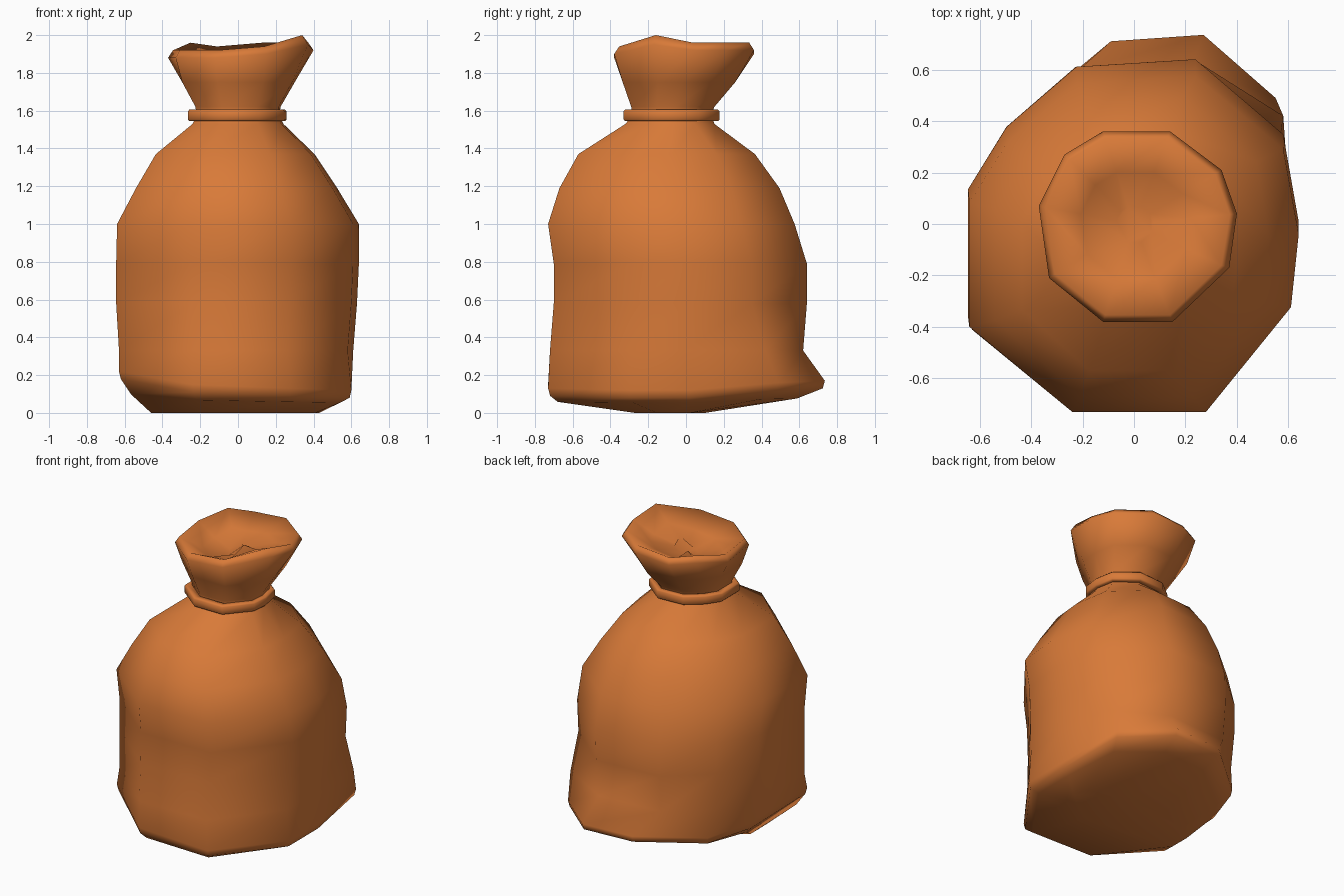
import bpy, bmesh

# one tan-orange cloth colour
cloth = bpy.data.materials.new("orange_cloth")
cloth.diffuse_color = (0.69, 0.195, 0.04, 1)

# ten-sided, slightly lopsided cross-section, counter-clockwise from the right
SECTION = [(0.64, 0.0), (0.58, 0.35), (0.24, 0.65), (-0.22, 0.62), (-0.49, 0.38),
           (-0.64, 0.13), (-0.64, -0.38), (-0.24, -0.73), (0.28, -0.73), (0.61, -0.30)]


def ring(z, x0, x1, y0, y1):
    """Section fitted to the given x and y extents at height z."""
    return [(x0 + (x + 0.64) / 1.28 * (x1 - x0), y0 + (y + 0.73) / 1.38 * (y1 - y0), z)
            for x, y in SECTION]


def inset(pts, s, dz):
    return [(x * s, y * s, z + dz) for x, y, z in pts]


def loft(name, rings, closed=False):
    bm = bmesh.new()
    vs = [[bm.verts.new(p) for p in r] for r in rings]
    n = len(SECTION)
    pairs = list(zip(vs, vs[1:]))
    if closed:
        pairs.append((vs[-1], vs[0]))
    for a, b in pairs:
        for i in range(n):
            j = (i + 1) % n
            bm.faces.new((a[i], a[j], b[j], b[i]))
    if not closed:
        bm.faces.new(vs[0][::-1])
        bm.faces.new(vs[-1])
    bmesh.ops.recalc_face_normals(bm, faces=bm.faces[:])
    for f in bm.faces:
        f.smooth = True
    me = bpy.data.meshes.new(name)
    bm.to_mesh(me)
    bm.free()
    me.materials.append(cloth)
    ob = bpy.data.objects.new(name, me)
    bpy.context.collection.objects.link(ob)
    return ob


# slumped bottom edge: toe at back right, lifted corner at front left
hem = [(0.60, 0.02, 0.12), (0.55, 0.49, 0.16), (0.27, 0.735, 0.17), (-0.09, 0.71, 0.17),
       (-0.45, 0.41, 0.14), (-0.57, 0.10, 0.16), (-0.63, -0.41, 0.22), (-0.24, -0.73, 0.15),
       (0.28, -0.73, 0.13), (0.60, -0.30, 0.12)]
roll = [(x * 0.985, y * 0.985, z - 0.04) for x, y, z in hem]
under = [(x * 0.9, y * (0.80 if y > 0 else 0.93), z * 0.45) for x, y, z in hem]
base = ring(0.0, -0.46, 0.43, -0.27, 0.10)

# sack body levels: z, x min, x max, y min, y max
levels = [(0.33, -0.63, 0.61, -0.72, 0.62), (0.58, -0.645, 0.63, -0.70, 0.64),
          (0.79, -0.645, 0.64, -0.70, 0.64), (1.00, -0.64, 0.64, -0.73, 0.575),
          (1.19, -0.54, 0.525, -0.67, 0.495), (1.37, -0.435, 0.405, -0.57, 0.365),
          (1.53, -0.24, 0.24, -0.32, 0.15), (1.575, -0.22, 0.22, -0.285, 0.135),
          (1.62, -0.225, 0.225, -0.29, 0.15), (1.75, -0.295, 0.30, -0.335, 0.26)]
body = [ring(*l) for l in levels]
body[0][1] = (0.58, 0.42, 0.33)

# flared wavy mouth with rolled lip and shallow gathered hollow
mouth = [(0.40, 0.04, 1.92), (0.34, 0.21, 1.92), (0.14, 0.36, 1.92), (-0.12, 0.36, 1.90),
         (-0.27, 0.27, 1.92), (-0.37, 0.07, 1.88), (-0.33, -0.21, 1.88), (-0.12, -0.38, 1.88),
         (0.15, -0.38, 1.90), (0.37, -0.17, 1.95)]
lip = inset(mouth, 0.93, 0.04)
lip[9] = (0.34, -0.16, 2.0)
hollow = [inset(lip, 0.6, -0.07), inset(lip, 0.2, -0.10)]

loft("sack", [base, under, roll, hem] + body + [mouth, lip] + hollow)

# tie band around the neck: soft-edged closed profile as (outward offset, z)
profile = [(0.0, 1.545), (0.038, 1.545), (0.045, 1.553), (0.045, 1.597), (0.038, 1.605),
           (0.0, 1.605)]
loft("tie_band", [ring(z, -0.22 - o, 0.212 + o, -0.285 - o, 0.132 + o) for o, z in profile],
     closed=True)
